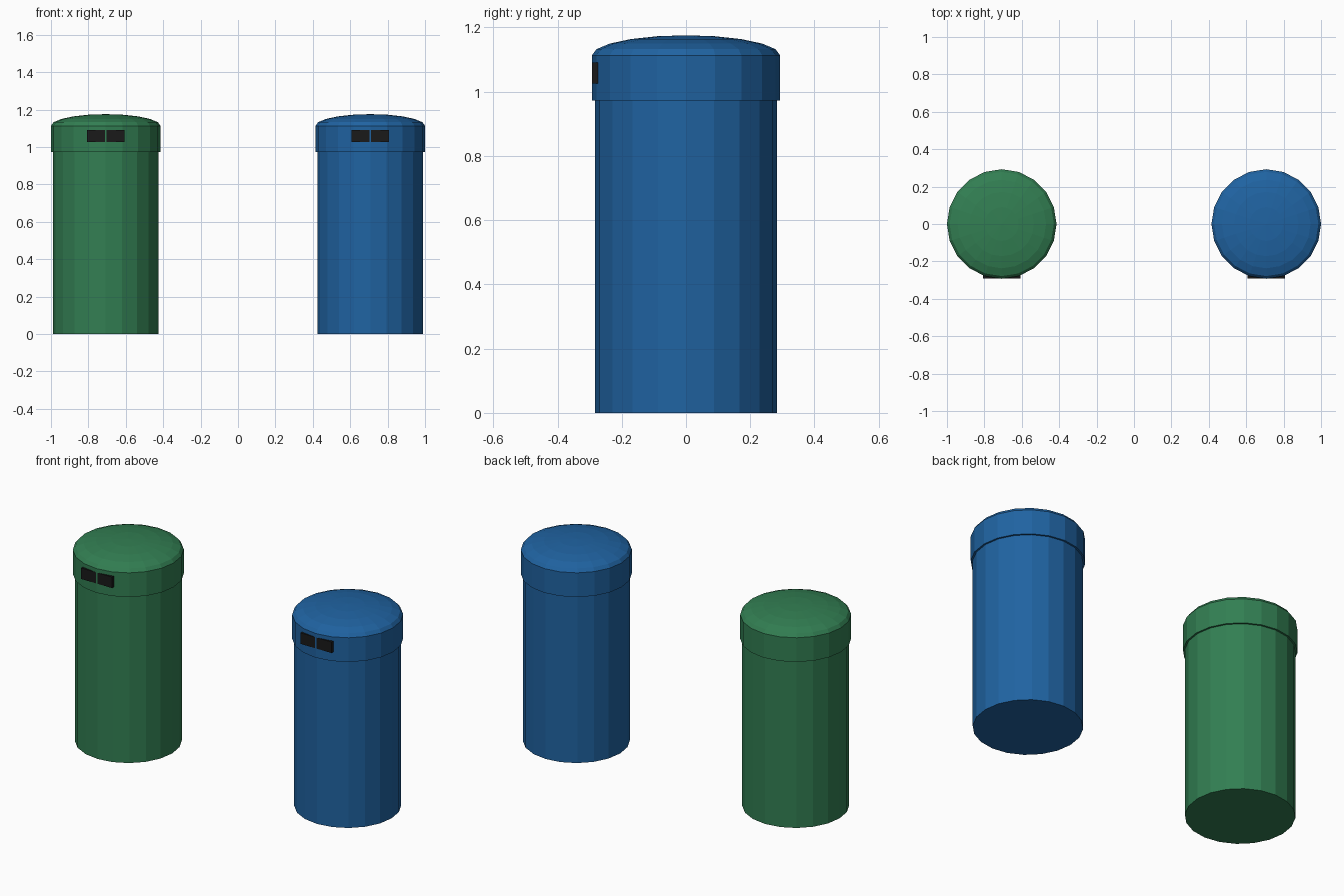
import bpy
import bmesh
import math

if "Cube" in bpy.data.objects:
    bpy.data.objects.remove(bpy.data.objects["Cube"])

SIDES = 20
RIM_R, BODY_R = 0.2929, 0.2828
RIM_Z, TOP_Z, DOME_H = 0.972, 1.113, 0.0625


def material(name, rgb):
    mat = bpy.data.materials.new(name)
    mat.diffuse_color = (*rgb, 1)
    mat.use_nodes = True
    mat.node_tree.nodes["Principled BSDF"].inputs["Base Color"].default_value = mat.diffuse_color
    return mat


def finish(bm, name, mat, location):
    bmesh.ops.recalc_face_normals(bm, faces=bm.faces)
    mesh = bpy.data.meshes.new(name)
    bm.to_mesh(mesh)
    bm.free()
    mesh.materials.append(mat)
    obj = bpy.data.objects.new(name, mesh)
    obj.location = location
    bpy.context.collection.objects.link(obj)
    return obj


def lathe(name, profile, mat, x):
    """Revolve (radius, z) points into a closed flat-sided solid; radius 0 is a pole."""
    bm = bmesh.new()
    rings = []
    for r, z in profile:
        if r == 0:
            rings.append([bm.verts.new((0, 0, z))] * SIDES)
        else:
            angles = [2 * math.pi * i / SIDES for i in range(SIDES)]
            rings.append([bm.verts.new((r * math.cos(a), r * math.sin(a), z)) for a in angles])
    for low, high in zip(rings, rings[1:]):
        for i in range(SIDES):
            j = (i + 1) % SIDES
            quad = [low[i], low[j], high[j], high[i]]
            bm.faces.new(list(dict.fromkeys(quad)))
    for ring in (rings[0], rings[-1]):
        if ring[0] is not ring[1]:
            bm.faces.new(ring)
    return finish(bm, name, mat, (x, 0, 0))


def box(name, size, location, mat):
    bm = bmesh.new()
    bmesh.ops.create_cube(bm, size=1)
    bmesh.ops.scale(bm, vec=size, verts=bm.verts)
    return finish(bm, name, mat, location)


green = material("green_paint", (0.032, 0.21, 0.085))
blue = material("blue_paint", (0.014, 0.125, 0.36))
black = material("slot_black", (0.01, 0.01, 0.01))

# Lid: straight rim topped by a shallow elliptical dome
dome = [(RIM_R * math.cos(math.radians(a)), TOP_Z + DOME_H * math.sin(math.radians(a)))
        for a in range(0, 90, 18)]
lid_profile = [(RIM_R, RIM_Z)] + dome + [(0, TOP_Z + DOME_H)]

for colour, mat, x in (("green", green, -0.7071), ("blue", blue, 0.7071)):
    # Bin body
    lathe(colour + "_bin_body", [(BODY_R, 0), (BODY_R, RIM_Z)], mat, x)
    # Domed lid
    lathe(colour + "_bin_lid", lid_profile, mat, x)
    # Deposit slot, just short of the rim's front corner
    box(colour + "_bin_slot", (0.2, 0.03, 0.064), (x, -0.2771, 1.058), black)
